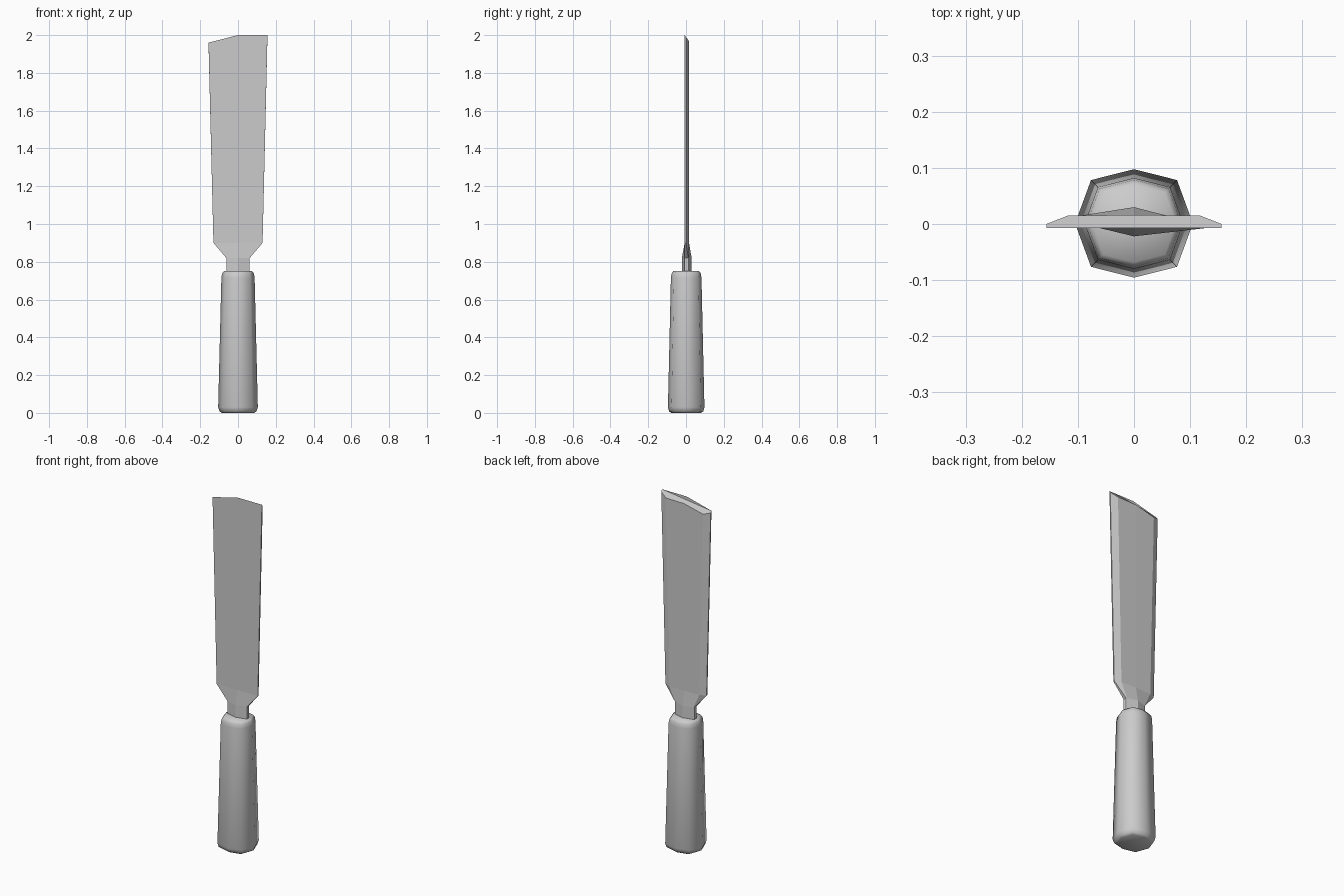
import bpy, bmesh, math

cube = bpy.data.objects.get("Cube")
if cube:
    bpy.data.objects.remove(cube)

grey = bpy.data.materials.new("plain grey")
grey.use_nodes = True
grey.diffuse_color = (0.6, 0.6, 0.6, 1)
grey.node_tree.nodes["Principled BSDF"].inputs["Base Color"].default_value = (0.6, 0.6, 0.6, 1)


def loft(name, rings, smooth_angle=None):
    """Skin closed rings of equal point count and cap both ends."""
    bm = bmesh.new()
    loops = [[bm.verts.new(p) for p in ring] for ring in rings]
    n = len(loops[0])
    for low, high in zip(loops, loops[1:]):
        for i in range(n):
            j = (i + 1) % n
            bm.faces.new((low[i], low[j], high[j], high[i]))
    bm.faces.new(loops[0][::-1])
    bm.faces.new(loops[-1])
    bmesh.ops.recalc_face_normals(bm, faces=bm.faces)
    mesh = bpy.data.meshes.new(name)
    bm.to_mesh(mesh)
    bm.free()
    mesh.materials.append(grey)
    obj = bpy.data.objects.new(name, mesh)
    bpy.context.collection.objects.link(obj)
    if smooth_angle:
        bpy.ops.object.select_all(action="DESELECT")
        obj.select_set(True)
        bpy.context.view_layer.objects.active = obj
        bpy.ops.object.shade_smooth_by_angle(angle=math.radians(smooth_angle))
    return obj


# Handle: tapered octagon with rounded ends
octagon = [(1, 0), (0.73, 0.8), (0, 1), (-0.73, 0.8),
           (-1, 0), (-0.73, -0.8), (0, -1), (0.73, -0.8)]
handle_profile = [(0.085, 0.0), (0.098, 0.008), (0.105, 0.03),
                  (0.088, 0.715), (0.084, 0.738), (0.075, 0.75)]
loft("handle", [[(x * r, y * r * 0.92 + 0.001, z) for x, y in octagon]
                for r, z in handle_profile], 60)


def section(half, bevel, front, back, z, lean=0.0, tip=0.0, edge=0.0):
    """Blade outline: flat front, thin sides, bevelled back, ridged middle."""
    pts = [(0, front), (half, -0.007), (half, edge), (bevel, 0.015),
           (0, back), (-bevel, 0.015), (-half, edge), (-half, -0.007)]
    return [(x, y, z + lean * min(x / half, 0) - tip * (y + 0.007)) for x, y in pts]


# Blade with its neck and slanted, ground tip
loft("blade", [
    section(0.062, 0.058, -0.022, 0.03, 0.72, edge=0.012),
    section(0.062, 0.058, -0.022, 0.03, 0.82, edge=0.012),
    section(0.13, 0.095, -0.007, 0.016, 0.9),
    section(0.156, 0.118, -0.007, 0.016, 2.0, lean=0.04, tip=1.4),
])
